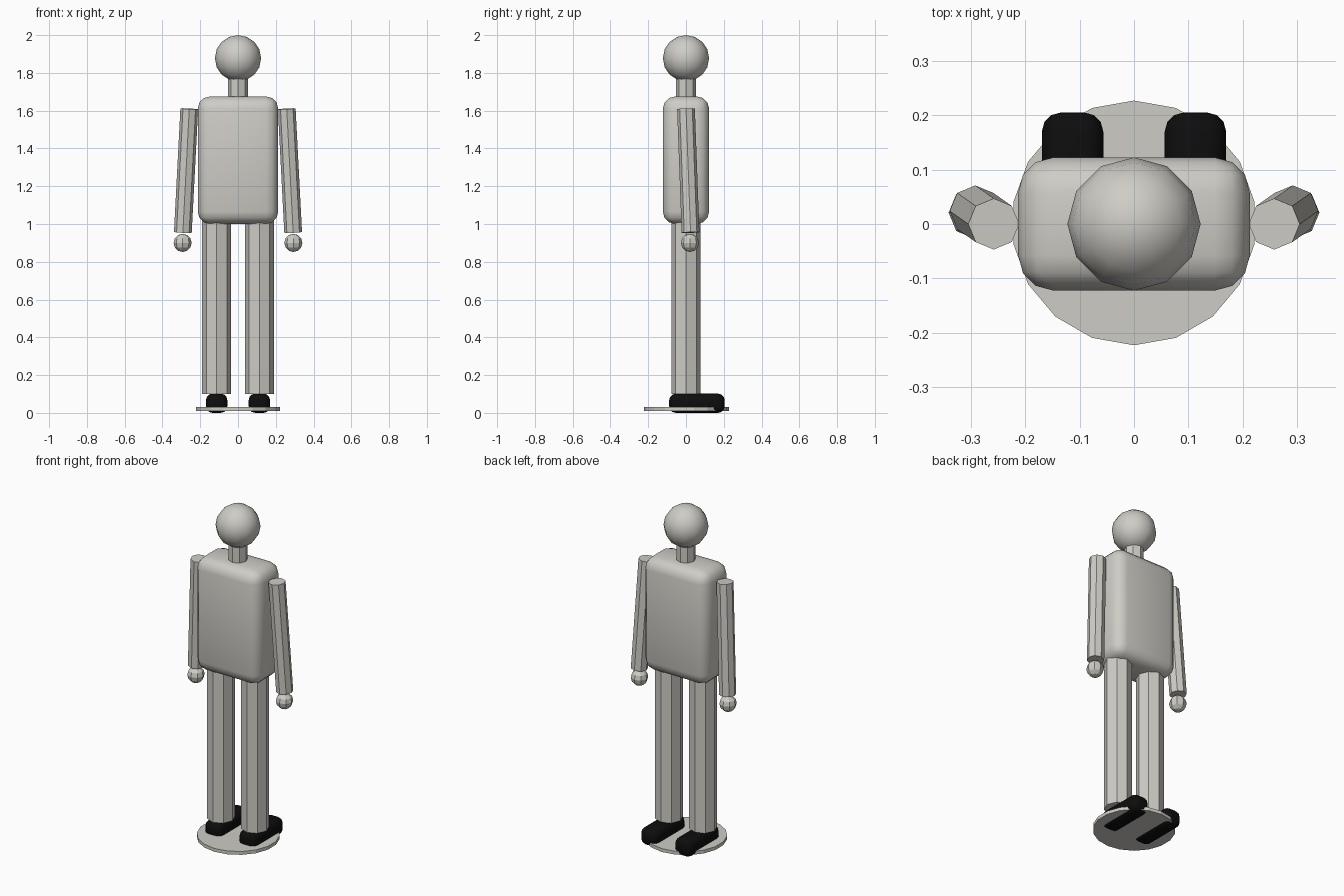
import bpy
from mathutils import Vector

cube = bpy.data.objects.get("Cube")
if cube:
    bpy.data.objects.remove(cube, do_unlink=True)


def make_material(name, color):
    mat = bpy.data.materials.new(name)
    mat.use_nodes = True
    mat.diffuse_color = color
    mat.node_tree.nodes["Principled BSDF"].inputs["Base Color"].default_value = color
    return mat


GREY = make_material("warm grey", (0.62, 0.605, 0.56, 1))
BLACK = make_material("black", (0.004, 0.004, 0.004, 1))


def finish(name, mat):
    obj = bpy.context.object
    obj.name = name
    obj.data.materials.append(mat)
    return obj


def rod(name, start, end, radius, sides=8):
    """Faceted cylinder between two points."""
    a, b = Vector(start), Vector(end)
    bpy.ops.mesh.primitive_cylinder_add(
        vertices=sides, radius=radius, depth=(b - a).length, location=(a + b) / 2)
    obj = finish(name, GREY)
    obj.rotation_mode = 'QUATERNION'
    obj.rotation_quaternion = Vector((0, 0, 1)).rotation_difference(b - a)
    return obj


def ball(name, center, radius, segments, rings):
    bpy.ops.mesh.primitive_uv_sphere_add(
        segments=segments, ring_count=rings, radius=radius, location=center)
    return finish(name, GREY)


def rounded_box(name, center, size, bevel, mat):
    bpy.ops.mesh.primitive_cube_add(size=1, location=center)
    obj = finish(name, mat)
    obj.scale = size
    bpy.ops.object.transform_apply(location=False, rotation=False, scale=True)
    mod = obj.modifiers.new("rounding", 'BEVEL')
    mod.width = bevel
    mod.segments = 3
    bpy.ops.object.modifier_apply(modifier=mod.name)
    bpy.ops.object.shade_smooth()
    return obj


# Stand
rod("base_disc", (0, 0.002, 0.01), (0, 0.002, 0.03), 0.225, 18)

# Head, neck and body
ball("head", (0, 0, 1.8775), 0.1225, 12, 8)
bpy.ops.object.shade_smooth()
rod("neck", (0, 0, 1.62), (0, 0, 1.77), 0.053)
rounded_box("torso", (0, 0, 1.338), (0.426, 0.245, 0.675), 0.065, GREY)

# Limbs on both sides
for side, s in (("left", 1), ("right", -1)):
    rod(side + "_arm", (s * 0.292, 0.024, 0.955), (s * 0.258, 0, 1.61), 0.047)
    ball(side + "_hand", (s * 0.293, 0.021, 0.9), 0.048, 8, 6)
    rod(side + "_leg", (s * 0.113, 0, 0.1), (s * 0.113, 0, 1.05), 0.077)
    rounded_box(side + "_foot", (s * 0.113, 0.058, 0.051),
                (0.113, 0.294, 0.102), 0.035, BLACK)
